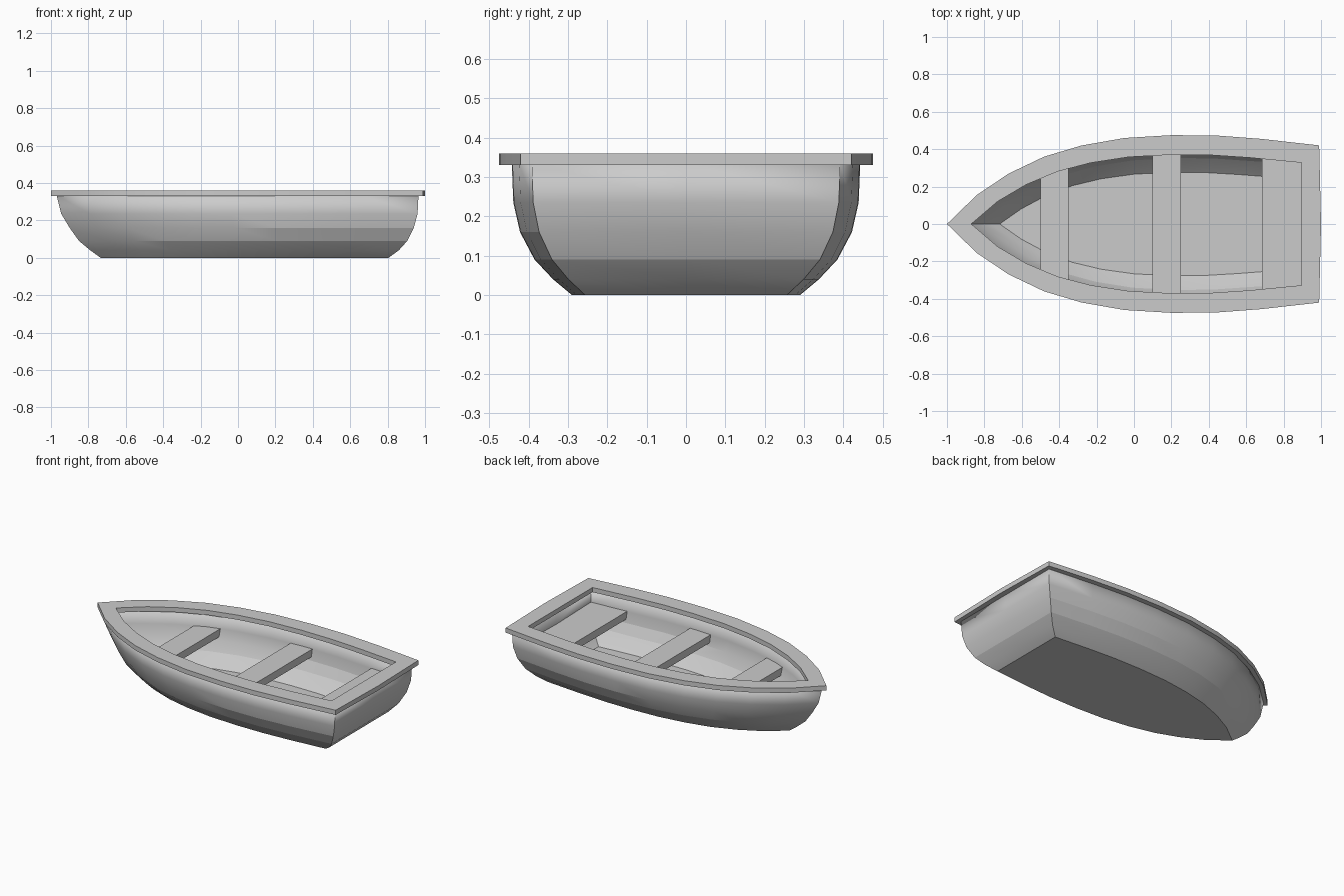
import bpy, bmesh, math

if "Cube" in bpy.data.objects:
    bpy.data.objects.remove(bpy.data.objects["Cube"])

# Half-plan shape of the boat: (fraction along length, fraction of max half width)
SHAPE = [(0, 0), (.08, .326), (.166, .568), (.261, .758), (.362, .884),
         (.477, .968), (.603, 1), (.724, .996), (.844, .958), (1, .885)]


def outline(bow, stern, width, z, bulge=0.0):
    """Closed plan outline at height z, bow point first."""
    half = [(bow + (stern - bow) * t, width * f, z) for t, f in SHAPE]
    tail = [(stern + bulge, 0, z)]
    return half + tail + [(x, -y, z) for x, y, z in reversed(half[1:])]


def half_width(x, bow, stern, width):
    t = (x - bow) / (stern - bow)
    for (t0, f0), (t1, f1) in zip(SHAPE, SHAPE[1:]):
        if t <= t1:
            return width * (f0 + (f1 - f0) * (t - t0) / (t1 - t0))
    return width * SHAPE[-1][1]


def build(name, rings, caps=(), loop=False, smooth=0):
    """Skin a stack of rings; caps lists the ring indices to fill."""
    bm = bmesh.new()
    rows = [[bm.verts.new(p) for p in ring] for ring in rings]
    pairs = list(zip(rows, rows[1:]))
    if loop:
        pairs.append((rows[-1], rows[0]))
    for a, b in pairs:
        for i in range(len(a)):
            j = (i + 1) % len(a)
            bm.faces.new((a[i], a[j], b[j], b[i]))
    for c in caps:
        bm.faces.new(rows[c])
    bmesh.ops.recalc_face_normals(bm, faces=bm.faces)
    lowest = min(bm.faces, key=lambda f: f.calc_center_median().z)
    if lowest.normal.z > 0:
        bmesh.ops.reverse_faces(bm, faces=bm.faces)
    me = bpy.data.meshes.new(name)
    bm.to_mesh(me)
    bm.free()
    ob = bpy.data.objects.new(name, me)
    bpy.context.collection.objects.link(ob)
    if smooth:
        bpy.ops.object.select_all(action='DESELECT')
        ob.select_set(True)
        bpy.context.view_layer.objects.active = ob
        bpy.ops.object.shade_smooth_by_angle(angle=math.radians(smooth))
    return ob


# Hull shell: bow x, stern x, half width, height
levels = [(-.735, .805, .29, 0), (-.79, .86, .338, .04), (-.85, .905, .385, .09),
          (-.90, .94, .422, .16), (-.945, .96, .439, .235), (-.97, .965, .443, .335)]
hull = build("hull", [outline(*l) for l in levels], caps=[0], smooth=14)
shell = hull.modifiers.new("wall_thickness", 'SOLIDIFY')
shell.thickness = .04
shell.offset = -1

# Gunwale: flat rim overhanging the wall on both sides
outer, inner = (-1, .99, .475), (-.87, .895, .37)
build("gunwale", [outline(*outer, .33, .01), outline(*outer, .36, .01),
                  outline(*inner, .36), outline(*inner, .33)], loop=True, smooth=14)

# Seats: planks trimmed to the hull sides
for name, x0, x1 in (("bow_seat", -.5, -.35), ("middle_seat", .1, .25),
                     ("stern_seat", .685, .93)):
    y0, y1 = (half_width(x, -.92, .95, .41) for x in (x0, x1))
    plan = [(x0, -y0), (x1, -y1), (x1, y1), (x0, y0)]
    build(name, [[(x, y, z) for x, y in plan] for z in (.195, .243)], caps=[0, 1])
